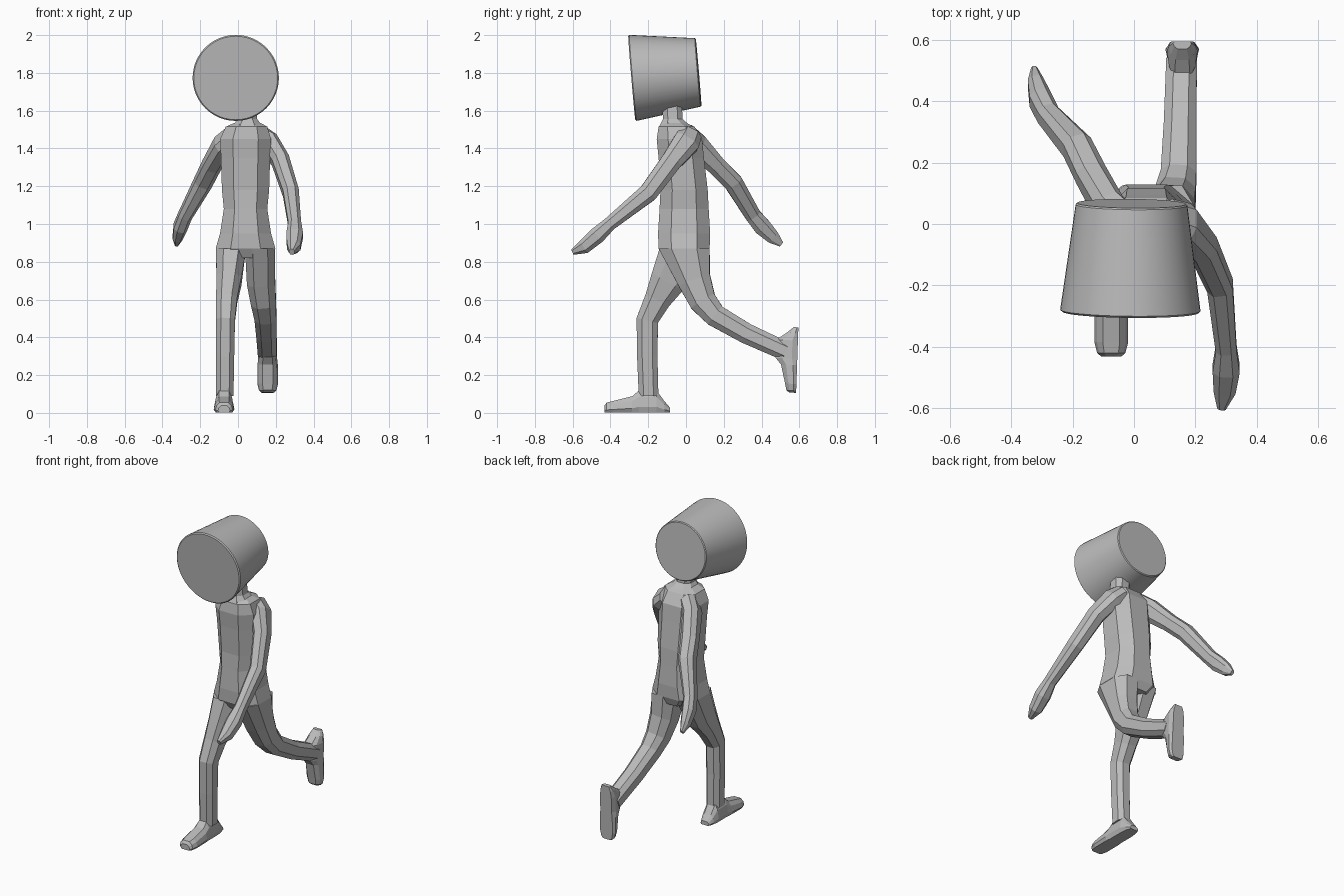
import bpy
import bmesh
import math
from mathutils import Vector, Matrix

cube = bpy.data.objects.get("Cube")
if cube:
    bpy.data.objects.remove(cube, do_unlink=True)

grey = bpy.data.materials.new("plain grey")
grey.use_nodes = True
COLOUR = (0.5, 0.5, 0.5, 1)
grey.diffuse_color = COLOUR
grey.node_tree.nodes["Principled BSDF"].inputs["Base Color"].default_value = COLOUR

# Chamfered square outline shared by body and limbs
OCTAGON = [(1, -.5), (1, .5), (.5, 1), (-.5, 1), (-1, .5), (-1, -.5), (-.5, -1), (.5, -1)]
# Foot outline: flat sole, narrower top
FOOT = [(-.8, 0), (.8, 0), (1, .25), (.85, .7), (.5, 1), (-.5, 1), (-.85, .7), (-1, .25)]


def loft(name, rings, matrix=None):
    """Skin a list of equal-length rings and cap both ends."""
    bm = bmesh.new()
    loops = [[bm.verts.new(p) for p in ring] for ring in rings]
    n = len(loops[0])
    for a, b in zip(loops, loops[1:]):
        for i in range(n):
            bm.faces.new((a[i], a[(i + 1) % n], b[(i + 1) % n], b[i]))
    bm.faces.new(loops[0])
    bm.faces.new(loops[-1])
    if matrix:
        bm.transform(matrix)
    bmesh.ops.recalc_face_normals(bm, faces=bm.faces)
    mesh = bpy.data.meshes.new(name)
    bm.to_mesh(mesh)
    bm.free()
    mesh.materials.append(grey)
    obj = bpy.data.objects.new(name, mesh)
    bpy.context.collection.objects.link(obj)
    return obj


def flat_rings(sections):
    """Level octagons from (z, x, y, half width, half depth)."""
    return [[Vector((x + a * rx, y + b * ry, z)) for a, b in OCTAGON]
            for z, x, y, rx, ry in sections]


def limb(name, sections, start=None):
    """Octagonal tube along (x, y, z, half width, half depth); a level start ring is optional."""
    pts = [Vector(s[:3]) for s in sections]
    rings = flat_rings([start]) if start else []
    for i, s in enumerate(sections):
        before = pts[i] - pts[i - 1] if i else pts[1] - pts[0]
        after = pts[i + 1] - pts[i] if i < len(pts) - 1 else before
        d = (before.normalized() + after.normalized()).normalized()
        u = Vector((1, 0, 0))
        u = (u - d * u.dot(d)).normalized()
        v = -d.cross(u)
        rings.append([pts[i] + u * a * s[3] + v * b * s[4] for a, b in OCTAGON])
    return loft(name, rings)


# Torso and neck
loft("torso", flat_rings([
    (1.535, .05, -.06, .07, .06), (1.515, .045, -.05, .11, .095),
    (1.45, .04, -.035, .135, .12), (1.35, .04, -.025, .13, .12),
    (1.18, .04, -.01, .125, .125), (1.08, .04, -.01, .115, .13),
    (.95, .04, -.01, .135, .138), (.87, .04, -.01, .158, .135),
    (.82, .04, -.005, .09, .11)]))
loft("neck", flat_rings([
    (1.51, .05, -.055, .085, .09), (1.555, .05, -.07, .052, .052),
    (1.66, .04, -.075, .052, .052)]))

# Tapered bucket-like head with a softened rim
front, back = Vector((-.012, -.287, 1.773)), Vector((-.008, .067, 1.803))
axis = (back - front).normalized()
SIDES = 48
head_rings = []
for t, r in [(0, .222), (.006, .2285), (.35, .182), (.355, .177)]:
    head_rings.append([(r * math.cos(math.tau * i / SIDES),
                        r * math.sin(math.tau * i / SIDES), t) for i in range(SIDES)])
head = loft("head", head_rings,
            Matrix.Translation(front) @ axis.to_track_quat('Z', 'Y').to_matrix().to_4x4())
bpy.context.view_layer.objects.active = head
head.select_set(True)
bpy.ops.object.shade_smooth_by_angle(angle=math.radians(30))

# Arms, ending in tapered mitten hands
limb("left_arm", [
    (.11, .02, 1.47, .05, .06), (.165, .0, 1.43, .05, .07),
    (.225, -.075, 1.335, .047, .055), (.28, -.2, 1.165, .042, .05),
    (.3, -.405, 1.0, .034, .036), (.3, -.47, .94, .044, .044),
    (.295, -.54, .88, .036, .038), (.285, -.6, .852, .014, .016)])
limb("right_arm", [
    (-.02, .0, 1.47, .05, .06), (-.08, .05, 1.42, .05, .065),
    (-.14, .16, 1.31, .05, .05), (-.185, .25, 1.22, .048, .05),
    (-.28, .355, 1.045, .036, .042), (-.305, .405, .985, .036, .046),
    (-.32, .46, .93, .026, .036), (-.325, .505, .892, .01, .014)])

# Legs: right one planted forward, left one kicked back
limb("right_leg", [
    (-.048, -.095, .7, .066, .095), (-.06, -.15, .6, .056, .07),
    (-.066, -.205, .49, .05, .058), (-.068, -.205, .3, .048, .054),
    (-.07, -.198, .09, .046, .052)], start=(.87, -.037, -.015, .08, .125))
limb("left_leg", [
    (.122, .045, .7, .075, .088), (.135, .09, .59, .066, .072),
    (.145, .155, .515, .058, .06), (.15, .32, .42, .053, .054),
    (.155, .53, .325, .05, .05)], start=(.87, .117, -.01, .08, .135))

# Feet: rings run from heel to toe as (distance, half width, height)
foot_rings = [[(a * w, -t, b * h) for a, b in FOOT] for t, w, h in [
    (0, .03, .025), (.03, .044, .06), (.07, .05, .115), (.165, .05, .115),
    (.2, .054, .085), (.3, .055, .06), (.335, .046, .052), (.347, .032, .035)]]
loft("right_foot", foot_rings, Matrix.Translation((-.074, -.085, .003)))
kick = Matrix.Rotation(math.radians(88), 4, 'X')
loft("left_foot", foot_rings, Matrix.Translation((.157, .595, .453)) @ kick)
